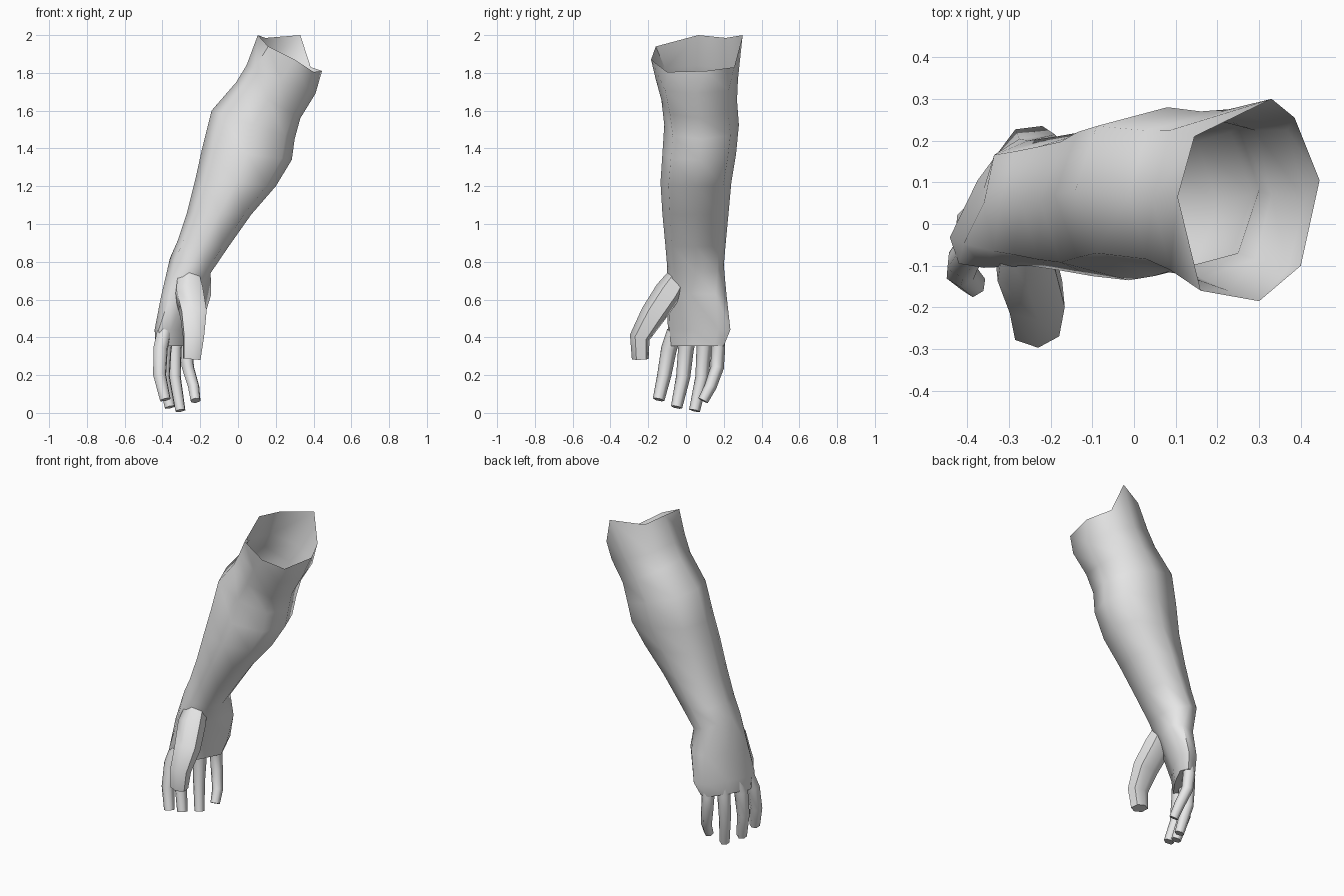
import bpy, bmesh, math
from mathutils import Vector

if "Cube" in bpy.data.objects:
    bpy.data.objects.remove(bpy.data.objects["Cube"], do_unlink=True)

grey = bpy.data.materials.new("plain grey")
grey.use_nodes = True
grey.diffuse_color = (0.8, 0.8, 0.8, 1)
grey.node_tree.nodes["Principled BSDF"].inputs["Base Color"].default_value = (0.8, 0.8, 0.8, 1)


def ring(centre, a, b, sides=8, power=0.75):
    """Rounded-box loop spanned by the half axes a and b."""
    points = []
    for i in range(sides):
        t = 2 * math.pi * i / sides
        c, s = math.cos(t), math.sin(t)
        c = math.copysign(abs(c) ** power, c)
        s = math.copysign(abs(s) ** power, s)
        points.append(Vector(centre) + Vector(a) * c + Vector(b) * s)
    return points


def loft(name, rings, cap_start, cap_end, angle):
    """Skin a list of loops into one smooth object."""
    bm = bmesh.new()
    loops = [[bm.verts.new(p) for p in r] for r in rings]
    n = len(loops[0])
    for lower, upper in zip(loops, loops[1:]):
        for i in range(n):
            j = (i + 1) % n
            bm.faces.new((lower[i], lower[j], upper[j], upper[i]))
    if cap_start:
        bm.faces.new(loops[0])
    if cap_end:
        bm.faces.new(loops[-1])
    bmesh.ops.recalc_face_normals(bm, faces=bm.faces)
    mesh = bpy.data.meshes.new(name)
    bm.to_mesh(mesh)
    bm.free()
    mesh.materials.append(grey)
    obj = bpy.data.objects.new(name, mesh)
    bpy.context.collection.objects.link(obj)
    bpy.ops.object.select_all(action='DESELECT')
    obj.select_set(True)
    bpy.context.view_layer.objects.active = obj
    bpy.ops.object.shade_smooth_by_angle(angle=math.radians(angle))
    return obj


def digit(name, path, across, flatness=1.0):
    """Tapered finger along (x, y, z, radius) points with a blunt tip."""
    pts = [Vector(p[:3]) for p in path]
    rings = []
    for i, p in enumerate(pts):
        tangent = (pts[min(i + 1, len(pts) - 1)] - pts[max(i - 1, 0)]).normalized()
        b = (across - tangent * across.dot(tangent)).normalized()
        a = tangent.cross(b)
        r = path[i][3]
        rings.append(ring(p, a * r * flatness, b * r, 6, 0.85))
    return loft(name, rings, True, True, 65)


# Open, slanted rim at the top of the arm
rim = [Vector(p) for p in (
    (0.445, 0.105, 1.81), (0.385, 0.255, 1.83), (0.33, 0.30, 2.0), (0.145, 0.21, 1.985),
    (0.105, 0.065, 2.0), (0.16, -0.16, 1.94), (0.30, -0.185, 1.87), (0.40, -0.10, 1.805))]

# Arm stations: outer x, z; inner x, z; front y; back y
stations = (
    (0.045, 1.84, 0.41, 1.69, -0.16, 0.275),
    (-0.01, 1.75, 0.33, 1.56, -0.13, 0.27),
    (-0.14, 1.60, 0.30, 1.45, -0.115, 0.28),
    (-0.19, 1.40, 0.285, 1.34, -0.125, 0.265),
    (-0.225, 1.24, 0.20, 1.20, -0.135, 0.24),
    (-0.27, 1.06, 0.07, 1.05, -0.125, 0.225),
    (-0.32, 0.91, -0.05, 0.88, -0.11, 0.21),
    (-0.36, 0.82, -0.145, 0.74, -0.10, 0.20),
)
rings = [rim]
for xl, zl, xr, zr, y0, y1 in stations:
    centre = ((xl + xr) / 2, (y0 + y1) / 2, (zl + zr) / 2)
    rings.append(ring(centre, ((xr - xl) / 2, 0, (zr - zl) / 2), (0, (y1 - y0) / 2, 0)))

# Hand stations turn the palm inward and forward
rings += [
    ring((-0.275, 0.055, 0.62), (0.085, -0.03, 0.01), (0.085, 0.16, 0), power=0.7),
    ring((-0.32, 0.07, 0.44), (0.055, -0.035, 0), (0.10, 0.165, 0), power=0.7),
    ring((-0.33, 0.06, 0.355), (0.045, -0.03, 0), (0.085, 0.14, 0), power=0.6),
]
loft("arm_and_palm", rings, False, True, 60)

# Four fingers, curling slightly toward the palm
knuckle_line = Vector((0.54, 0.84, 0))
fingers = {
    "index_finger": ((-0.39, -0.06, 0.43, 0.04), (-0.41, -0.09, 0.34, 0.04),
                     (-0.415, -0.115, 0.2, 0.036), (-0.385, -0.145, 0.07, 0.03)),
    "middle_finger": ((-0.37, 0.02, 0.43, 0.04), (-0.39, 0.0, 0.34, 0.04),
                      (-0.395, -0.015, 0.19, 0.036), (-0.36, -0.05, 0.03, 0.029)),
    "ring_finger": ((-0.32, 0.10, 0.43, 0.038), (-0.335, 0.095, 0.34, 0.038),
                    (-0.335, 0.085, 0.19, 0.034), (-0.305, 0.045, 0.012, 0.028)),
    "little_finger": ((-0.265, 0.17, 0.43, 0.036), (-0.275, 0.17, 0.34, 0.036),
                      (-0.265, 0.165, 0.24, 0.034), (-0.235, 0.13, 0.14, 0.031),
                      (-0.225, 0.09, 0.065, 0.027)),
}
for name, path in fingers.items():
    digit(name, path, knuckle_line)

# Thumb reaching forward from the wrist
digit("thumb", ((-0.265, -0.03, 0.74, 0.06), (-0.26, -0.095, 0.64, 0.08),
                (-0.235, -0.175, 0.52, 0.075), (-0.235, -0.245, 0.40, 0.06),
                (-0.245, -0.242, 0.285, 0.05)), Vector((1, 0.1, 0)), 0.9)
